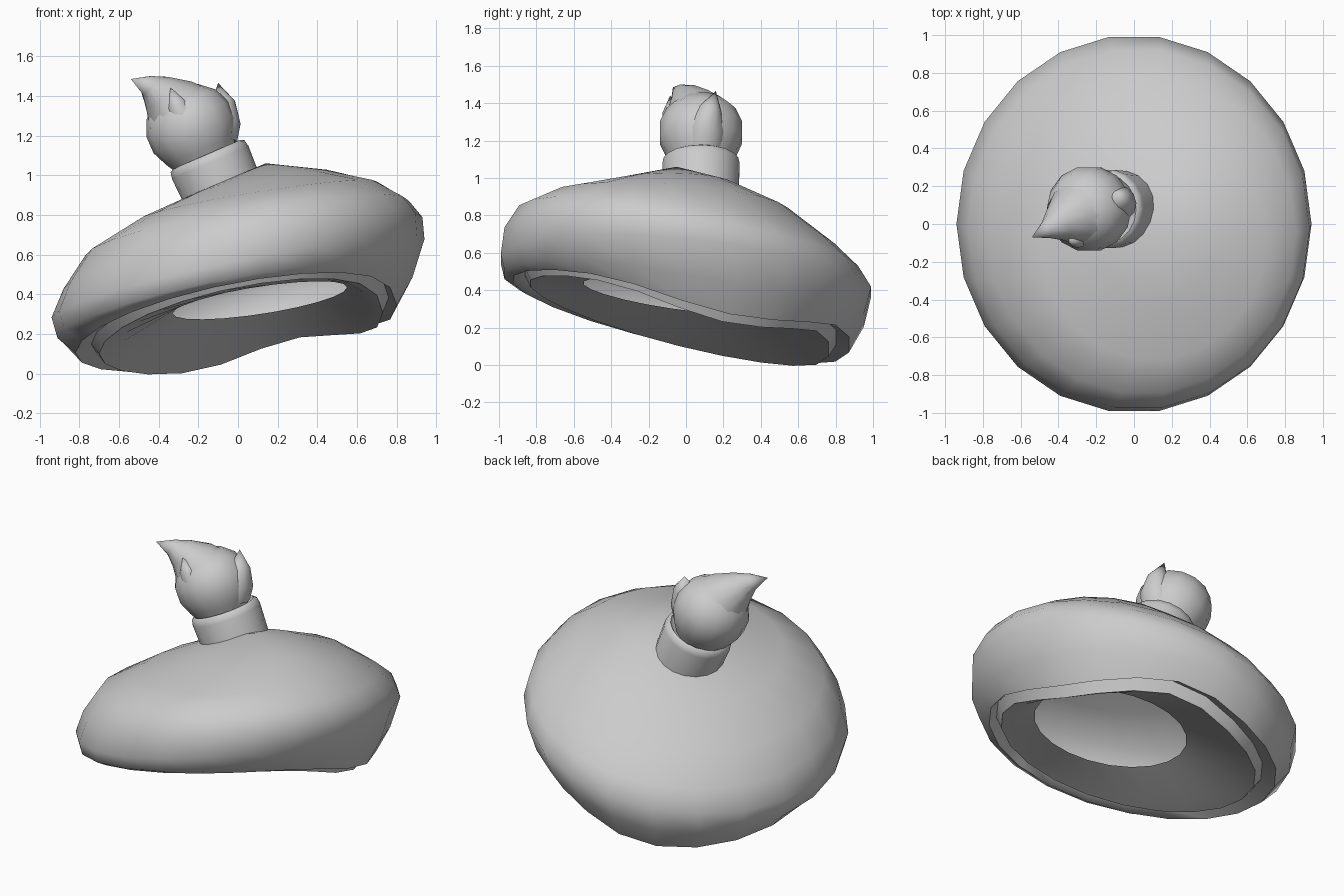
import bpy, bmesh, math
from mathutils import Vector

cube = bpy.data.objects.get("Cube")
if cube:
    bpy.data.objects.remove(cube, do_unlink=True)

grey = bpy.data.materials.new("soft grey")
grey.use_nodes = True
grey.diffuse_color = (0.6, 0.6, 0.6, 1)
grey.node_tree.nodes["Principled BSDF"].inputs["Base Color"].default_value = (0.6, 0.6, 0.6, 1)


def loft(name, rings, start=None, end=None, sharp=60):
    """Skin a stack of equal rings, with optional points closing the ends."""
    bm = bmesh.new()
    loops = [[bm.verts.new(p) for p in ring] for ring in rings]
    n = len(loops[0])
    for a, b in zip(loops, loops[1:]):
        for i in range(n):
            j = (i + 1) % n
            bm.faces.new((a[i], a[j], b[j], b[i]))
    for point, loop in ((start, loops[0]), (end, loops[-1])):
        if point is not None:
            tip = bm.verts.new(point)
            for i in range(n):
                bm.faces.new((loop[i], loop[(i + 1) % n], tip))
    bmesh.ops.recalc_face_normals(bm, faces=bm.faces)
    mesh = bpy.data.meshes.new(name)
    bm.to_mesh(mesh)
    bm.free()
    mesh.materials.append(grey)
    obj = bpy.data.objects.new(name, mesh)
    bpy.context.collection.objects.link(obj)
    bpy.ops.object.select_all(action='DESELECT')
    obj.select_set(True)
    bpy.context.view_layer.objects.active = obj
    bpy.ops.object.shade_smooth_by_angle(angle=math.radians(sharp))


def bump(a, centre, width):
    d = math.remainder(a - math.radians(centre), math.tau)
    return math.exp(-(d / math.radians(width)) ** 2)


def tilted_ellipse(x0, x1, y0, y1, z, slope_x, slope_y, sag=0, n=22):
    """Ellipse in plan on a sloping plane; sag makes the brim wavy at the back left."""
    pts = []
    for i in range(n):
        a = math.tau * i / n
        x = (x0 + x1) / 2 + (x1 - x0) / 2 * math.cos(a)
        y = (y0 + y1) / 2 + (y1 - y0) / 2 * math.sin(a)
        wave = sag * (bump(a, 72, 25) - bump(a, 12, 28))
        pts.append((x, y, z + slope_x * x + slope_y * y + wave))
    return pts


def circle(centre, axis, radius, n=14):
    axis = Vector(axis).normalized()
    u = Vector((0, 1, 0)).cross(axis).normalized()
    v = axis.cross(u)
    return [Vector(centre) + radius * (math.cos(math.tau * i / n) * u + math.sin(math.tau * i / n) * v)
            for i in range(n)]


# Floppy cap: crown, rolled brim, crease, head band and underside, open in the middle
cap = [
    (-0.20, 0.45, -0.40, 0.25, 0.95, 0.17, -0.01),
    (-0.50, 0.70, -0.72, 0.55, 0.85, 0.16, -0.07),
    (-0.77, 0.86, -0.90, 0.80, 0.72, 0.17, -0.12),
    (-0.88, 0.93, -0.98, 0.93, 0.60, 0.20, -0.11),
    (-0.94, 0.94, -1.00, 1.00, 0.48, 0.21, -0.09),
    (-0.91, 0.88, -0.98, 0.96, 0.35, 0.19, -0.14, 0.04),
    (-0.82, 0.80, -0.93, 0.88, 0.255, 0.19, -0.22, 0.08),
    (-0.74, 0.76, -0.87, 0.81, 0.29, 0.20, -0.24, 0.08),
    (-0.70, 0.73, -0.84, 0.77, 0.225, 0.19, -0.25, 0.08),
    (-0.61, 0.66, -0.77, 0.70, 0.25, 0.19, -0.24, 0.06),
    (-0.33, 0.55, -0.55, 0.38, 0.34, 0.15, -0.15),
]
loft("cap", [tilted_ellipse(*r) for r in cap], start=(0.14, -0.05, 1.06))

# Leaning collar with a rounded upper lip
AXIS = Vector((-0.4, 0, 0.92)).normalized()
BASE = Vector((-0.06, 0.08, 0.88))


def along(t):
    return BASE + AXIS * t


profile = [(-0.04, 0.2), (0.2, 0.21), (0.235, 0.203), (0.245, 0.185), (0.22, 0.16)]
loft("collar", [circle(along(t), AXIS, r, 18) for t, r in profile], end=along(0.22))

# Bulbous bud rising from the collar
profile = [(0.2, 0.15), (0.27, 0.19), (0.35, 0.225), (0.44, 0.225), (0.52, 0.19), (0.58, 0.12)]
lean = Vector((-0.02, 0, 0))
loft("bud", [circle(along(t) + lean, AXIS, r) for t, r in profile], end=along(0.6) + lean)


# Curved pointed petals on the bud
def petal(name, points, radii):
    pts = [Vector(p) for p in points]
    rings = [circle(pts[i], pts[i + 1] - pts[max(i - 1, 0)], radii[i], 12) for i in range(len(radii))]
    loft(name, rings, start=pts[0], end=pts[-1])


petal("large_petal", [(-0.26, 0.06, 1.28), (-0.34, 0.04, 1.36), (-0.405, 0, 1.42), (-0.46, -0.03, 1.455),
                      (-0.54, -0.07, 1.485)], [0.2, 0.155, 0.095, 0.05])
petal("back_petal", [(-0.11, 0.1, 1.2), (-0.085, 0.11, 1.28), (-0.075, 0.13, 1.37), (-0.1, 0.16, 1.465)],
      [0.11, 0.1, 0.06])
petal("front_petal", [(-0.28, -0.06, 1.3), (-0.31, -0.075, 1.36), (-0.34, -0.085, 1.44)],
      [0.07, 0.05])
